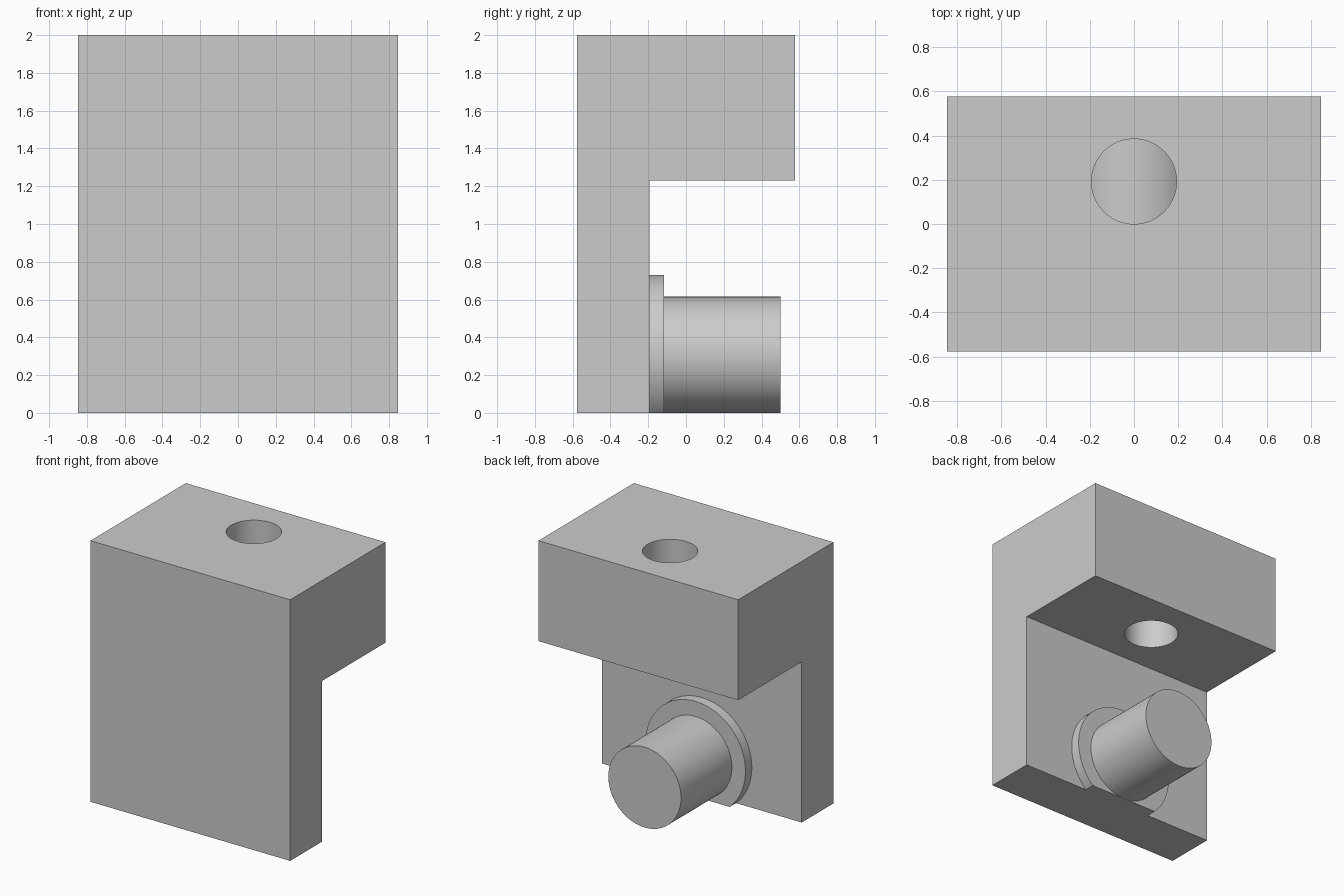
import bpy, bmesh, math
from mathutils import Matrix, Vector

cube = bpy.data.objects.get("Cube")
if cube:
    bpy.data.objects.remove(cube, do_unlink=True)

U = 2 / 52                      # design unit: the block is 52 units tall
WIDTH, DEPTH, HEIGHT = 44 * U, 30 * U, 52 * U
FRONT, BACK = -DEPTH / 2, DEPTH / 2
PLATE_BACK = FRONT + 10 * U
HEAD_BOTTOM = HEIGHT - 20 * U
PIN_Z = 8 * U

grey = bpy.data.materials.new("plain grey")
grey.use_nodes = True
grey.diffuse_color = (0.6, 0.6, 0.6, 1)
grey.node_tree.nodes["Principled BSDF"].inputs["Base Color"].default_value = (0.6, 0.6, 0.6, 1)


def make_object(name, bm):
    bmesh.ops.recalc_face_normals(bm, faces=bm.faces)
    mesh = bpy.data.meshes.new(name)
    bm.to_mesh(mesh)
    bm.free()
    mesh.materials.append(grey)
    obj = bpy.data.objects.new(name, mesh)
    bpy.context.collection.objects.link(obj)
    return obj


def cylinder(name, radius, length, centre, along_y=True, floor_cut=False):
    bm = bmesh.new()
    turn = Matrix.Rotation(math.pi / 2, 4, "X") if along_y else Matrix()
    bmesh.ops.create_cone(bm, cap_ends=True, segments=96, radius1=radius, radius2=radius,
                          depth=length, matrix=Matrix.Translation(centre) @ turn)
    if floor_cut:
        bmesh.ops.bisect_plane(bm, geom=bm.verts[:] + bm.edges[:] + bm.faces[:],
                               plane_co=(0, 0, 0), plane_no=(0, 0, -1), clear_outer=True)
        bmesh.ops.holes_fill(bm, edges=[e for e in bm.edges if e.is_boundary])
    return make_object(name, bm)


def smooth(obj):
    bpy.ops.object.select_all(action="DESELECT")
    obj.select_set(True)
    bpy.context.view_layer.objects.active = obj
    bpy.ops.object.shade_smooth_by_angle(angle=math.radians(30))


# L-shaped block: side profile extruded across the width
profile = [(FRONT, 0), (PLATE_BACK, 0), (PLATE_BACK, HEAD_BOTTOM),
           (BACK, HEAD_BOTTOM), (BACK, HEIGHT), (FRONT, HEIGHT)]
bm = bmesh.new()
side = bm.faces.new([bm.verts.new((-WIDTH / 2, y, z)) for y, z in profile])
swept = bmesh.ops.extrude_face_region(bm, geom=[side])
bmesh.ops.translate(bm, vec=Vector((WIDTH, 0, 0)),
                    verts=[v for v in swept["geom"] if isinstance(v, bmesh.types.BMVert)])
block = make_object("bracket_block", bm)

# Vertical through hole in the overhanging head
cutter = cylinder("hole_cutter", 5 * U, 24 * U,
                  (0, PLATE_BACK + 10 * U, HEIGHT - 10 * U), along_y=False)
cutter.hide_render = True
hole = block.modifiers.new("head_hole", "BOOLEAN")
hole.operation = "DIFFERENCE"
hole.solver = "EXACT"
hole.object = cutter
bpy.context.view_layer.objects.active = block
bpy.ops.object.modifier_apply(modifier=hole.name)
bpy.data.objects.remove(cutter, do_unlink=True)

# Collar trimmed flush with the base, and the pin standing on it
collar = cylinder("pin_collar", 11 * U, 2 * U, (0, PLATE_BACK + U, PIN_Z), floor_cut=True)
pin = cylinder("pin", 8 * U, 16 * U, (0, PLATE_BACK + 10 * U, PIN_Z))

for part in (block, collar, pin):
    smooth(part)
